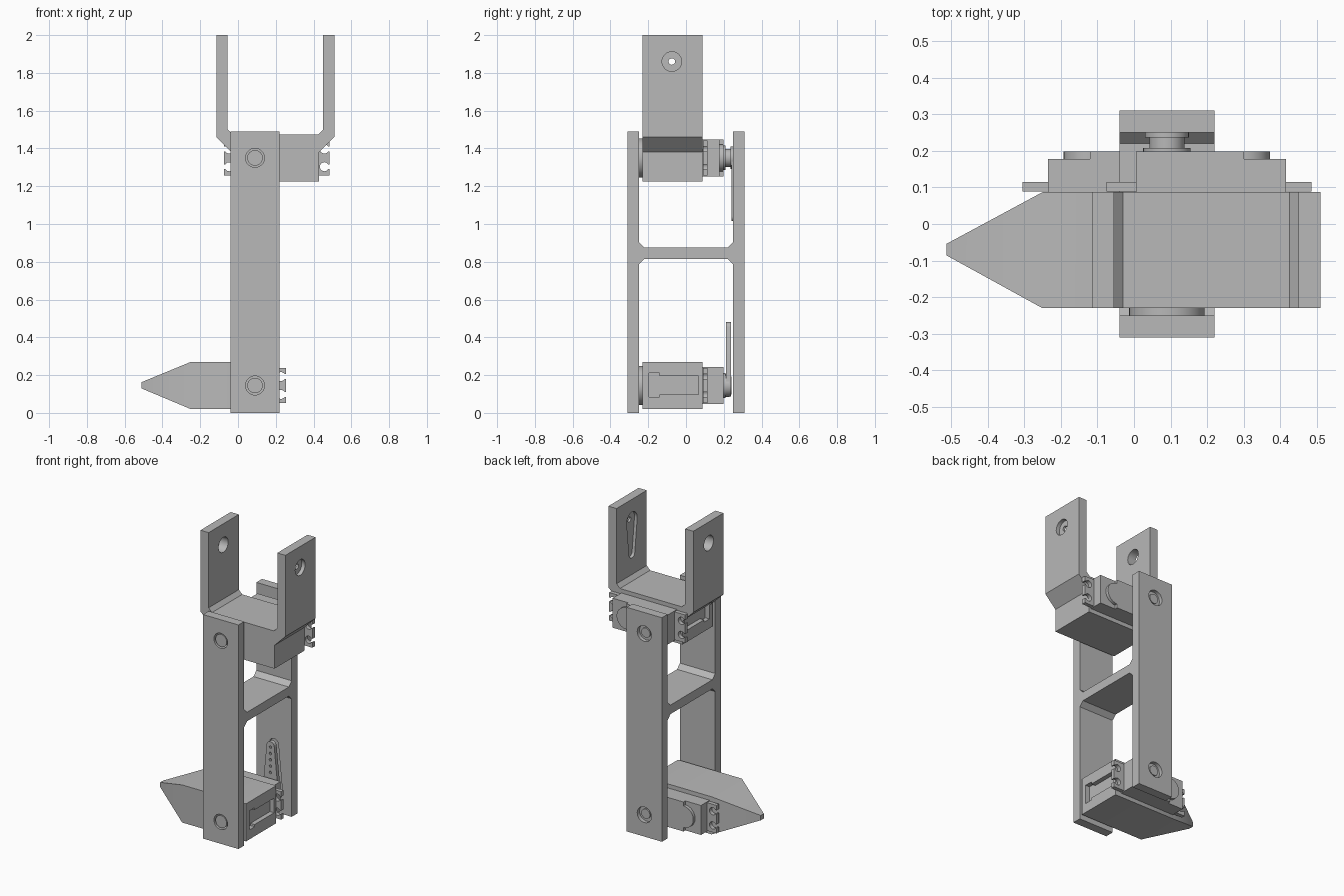
import bpy, bmesh, math

if "Cube" in bpy.data.objects:
    bpy.data.objects.remove(bpy.data.objects["Cube"])

GREY = bpy.data.materials.new("plain_grey")
GREY.diffuse_color = (0.48, 0.48, 0.48, 1)
GREY.use_nodes = True
GREY.node_tree.nodes["Principled BSDF"].inputs["Base Color"].default_value = GREY.diffuse_color
AX = 0.09                 # x of both joint axes
LOW, HIGH = 0.145, 1.35   # z of both joint axes


def finish(me):
    me.shade_smooth()
    me.set_sharp_from_angle(angle=math.radians(30))


def prism(name, pts, axis, a, b):
    """Extrude a 2D outline along an axis from a to b."""
    place = {"X": lambda u, v, t: (t, u, v),
             "Y": lambda u, v, t: (u, t, v),
             "Z": lambda u, v, t: (u, v, t)}[axis]
    bm = bmesh.new()
    lo = [bm.verts.new(place(u, v, a)) for u, v in pts]
    hi = [bm.verts.new(place(u, v, b)) for u, v in pts]
    bm.faces.new(lo)
    bm.faces.new(hi)
    n = len(pts)
    for i in range(n):
        j = (i + 1) % n
        bm.faces.new((lo[i], lo[j], hi[j], hi[i]))
    bmesh.ops.recalc_face_normals(bm, faces=bm.faces)
    me = bpy.data.meshes.new(name)
    bm.to_mesh(me)
    bm.free()
    me.materials.append(GREY)
    finish(me)
    ob = bpy.data.objects.new(name, me)
    bpy.context.collection.objects.link(ob)
    return ob


def rect(u0, u1, v0, v1):
    return [(u0, v0), (u1, v0), (u1, v1), (u0, v1)]


def arc(u, v, r, a0, a1, n):
    return [(u + r * math.cos(a0 + (a1 - a0) * i / n),
             v + r * math.sin(a0 + (a1 - a0) * i / n)) for i in range(n + 1)]


def circle(u, v, r, n=32):
    return arc(u, v, r, 0, math.tau, n)[:-1]


def teardrop(u, v, r1, r2, length, d):
    """Large circle tapering to a small one, up (d=1) or down (d=-1)."""
    a = math.acos((r1 - r2) / length)
    up = math.pi / 2 * d
    return (arc(u, v, r1, up + a, up + math.tau - a, 24)
            + arc(u, v + d * length, r2, up - a, up + a, 14))


def cut(ob, *cutters):
    for c in cutters:
        mod = ob.modifiers.new("cut", "BOOLEAN")
        mod.operation = "DIFFERENCE"
        mod.solver = "EXACT"
        mod.object = c
        bpy.context.view_layer.update()
        dg = bpy.context.evaluated_depsgraph_get()
        me = bpy.data.meshes.new_from_object(ob.evaluated_get(dg))
        ob.modifiers.clear()
        ob.data = me
        bpy.data.objects.remove(c)
    finish(ob.data)


# H-shaped link with chamfered inner corners
quarter = [(0.31, 1.49), (0.25, 1.49), (0.25, 0.905), (0.22, 0.875)]
top = quarter + [(-y, z) for y, z in reversed(quarter)]
low = [(0.31, 0), (0.25, 0), (0.25, 0.785), (0.22, 0.815)]
bottom = [(-y, z) for y, z in low] + list(reversed(low))
link = prism("link_frame", top + bottom, "X", -0.04, 0.22)
for z, d in ((LOW, 1), (HIGH, -1)):
    cut(link,
        prism("c", circle(AX, z, 0.05), "Y", -0.4, -0.2),
        prism("c", circle(AX, z, 0.052), "Y", 0.285, 0.4),
        prism("c", circle(AX, z, 0.017), "Y", 0.22, 0.4),
        prism("c", teardrop(AX, z, 0.062, 0.032, 0.31, d), "Y", 0.2, 0.27))

# Pointed foot housing
foot = prism("foot_housing", rect(-0.25, 0.22, 0.02, 0.27), "Y", -0.23, 0.087)
bm = bmesh.new()
bm.from_mesh(foot.data)
end = [f for f in bm.faces if f.normal.x < -0.9]
tip = bmesh.ops.extrude_face_region(bm, geom=end)["geom"]
for v in (g for g in tip if isinstance(g, bmesh.types.BMVert)):
    v.co = (-0.512, -0.07 + math.copysign(0.016, v.co.y + 0.07),
            0.146 + math.copysign(0.016, v.co.z - 0.146))
bmesh.ops.delete(bm, geom=end, context="FACES_ONLY")
bmesh.ops.recalc_face_normals(bm, faces=bm.faces)
bm.to_mesh(foot.data)
bm.free()
finish(foot.data)

# Upper fork bracket: block with two arms, mirrored about its middle
MID = 0.1975
half = [(0.43, 1.225), (0.43, 1.38), (0.51, 1.46), (0.51, 2.0),
        (0.45, 2.0), (0.45, 1.50), (0.425, 1.475)]
fork = prism("fork_bracket",
             half + [(2 * MID - x, z) for x, z in reversed(half)],
             "Y", -0.23, 0.087)
cut(fork,
    prism("c", circle(-0.075, 1.86, 0.05), "X", -0.2, 0.0),
    prism("c", circle(-0.075, 1.86, 0.052), "X", 0.485, 0.6),
    prism("c", circle(-0.075, 1.86, 0.017), "X", 0.4, 0.6),
    prism("c", teardrop(-0.075, 1.86, 0.055, 0.03, 0.22, -1), "X", 0.4, 0.47))

# T-shaped cable slots in the housing ends
for ob, z, x0, x1 in ((foot, LOW, 0.19, 0.3), (fork, HIGH, -0.1, -0.005)):
    slot = [(-0.195, -0.062), (-0.14, -0.062), (-0.14, -0.047), (0.065, -0.047),
            (0.065, 0.05), (-0.14, 0.05), (-0.14, 0.065), (-0.195, 0.065)]
    cut(ob, prism("c", [(y, z + v) for y, v in slot], "X", x0, x1))


def servo(tag, z, s, horn_y, d):
    """Servo motor with ears, lid, output shaft and horn."""
    def span(u0, u1, h):
        return rect(*sorted((AX + s * u0, AX + s * u1)), z - h, z + h)
    prism(tag + "_motor_case", span(-0.085, 0.325, 0.098), "Y", 0.03, 0.178)
    ears = prism(tag + "_motor_ears", span(-0.165, 0.395, 0.093), "Y", 0.089, 0.115)
    for u, out in ((-0.137, -0.2), (0.367, 0.43)):
        for v in (-0.047, 0.047):
            hole = prism("c", circle(AX + s * u, z + v, 0.024, 20), "Y", 0.0, 0.2)
            gap = prism("c", rect(*sorted((AX + s * u, AX + s * out)),
                                  z + v - 0.013, z + v + 0.013), "Y", 0.0, 0.2)
            cut(ears, hole, gap)
    # Gear lid with a rounded end
    prism(tag + "_gear_lid", span(-0.085, 0.21, 0.098), "Y", 0.17, 0.198)
    prism(tag + "_gear_lid_bump", circle(AX + s * 0.21, z, 0.072), "Y", 0.17, 0.198)
    # Output shaft collars
    for i, (r, a, b) in enumerate(((0.065, 0.19, 0.208), (0.048, 0.2, 0.24),
                                   (0.06, horn_y - 0.005, horn_y + 0.018))):
        prism(f"{tag}_shaft_collar_{i}", circle(AX, z, r), "Y", a, b)
    # Horn arm with a row of small holes
    horn = prism(tag + "_horn", teardrop(AX, z, 0.058, 0.028, 0.307, d),
                 "Y", horn_y, horn_y + 0.025)
    for k in range(5):
        cut(horn, prism("c", circle(AX, z + d * (0.13 + 0.042 * k), 0.009, 12),
                        "Y", horn_y - 0.1, horn_y + 0.1))
    # Pivot boss and pin on the front, screw on the back
    prism(tag + "_pivot_boss", circle(AX, z, 0.103, 48), "Y", -0.25, -0.225)
    prism(tag + "_pivot_pin", circle(AX, z, 0.041), "Y", -0.306, -0.225)
    prism(tag + "_horn_screw", circle(AX, z, 0.032, 24), "Y", 0.255, 0.296)


servo("lower", LOW, -1, 0.212, 1)
servo("upper", HIGH, 1, 0.241, -1)
